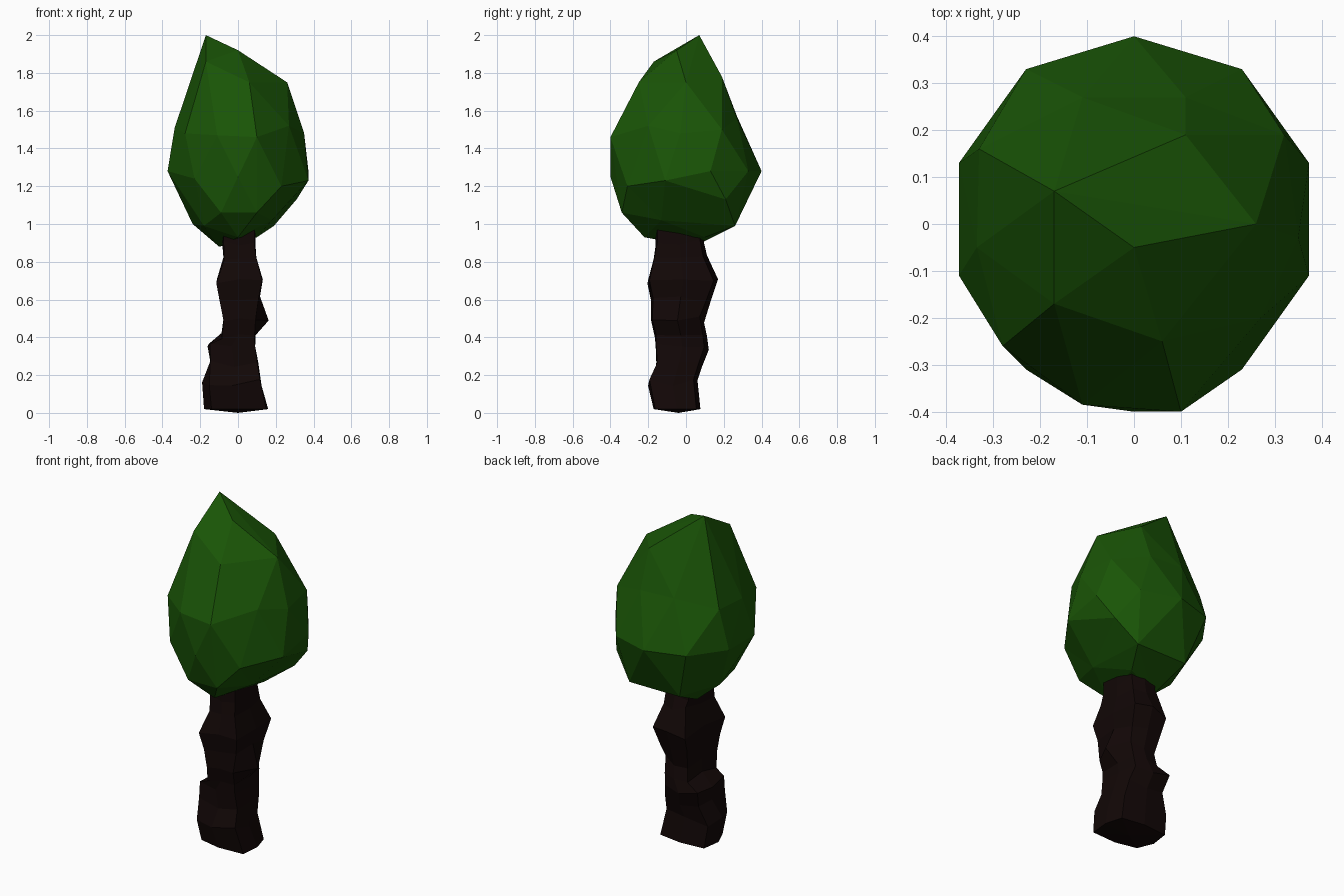
import bpy, bmesh, math, random

random.seed(4)


def finish(name, bm, color):
    bmesh.ops.recalc_face_normals(bm, faces=bm.faces[:])
    mesh = bpy.data.meshes.new(name)
    bm.to_mesh(mesh)
    bm.free()
    obj = bpy.data.objects.new(name, mesh)
    bpy.context.collection.objects.link(obj)
    mat = bpy.data.materials.new(name + "_color")
    mat.diffuse_color = (*color, 1)
    mesh.materials.append(mat)
    return obj


# Trunk: gnarled boxy loft, each ring given as
# z, x min, x max, y min, y max, fullness of the front left corner
rings = [
    (0.02, -0.185, 0.165, -0.175, 0.08, 0.75),
    (0.16, -0.195, 0.13, -0.205, 0.065, 0.75),
    (0.26, -0.15, 0.11, -0.16, 0.09, 0.95),
    (0.35, -0.165, 0.095, -0.165, 0.125, 0.88),
    (0.41, -0.09, 0.095, -0.17, 0.115, 0.98),
    (0.49, -0.08, 0.10, -0.19, 0.10, 0.97),
    (0.60, -0.10, 0.12, -0.19, 0.135, 0.97),
    (0.69, -0.115, 0.135, -0.205, 0.175, 0.98),
    (0.83, -0.08, 0.10, -0.175, 0.12, 0.95),
    (0.90, -0.085, 0.095, -0.165, 0.10, 0.92),
    (1.02, -0.09, 0.095, -0.165, 0.10, 0.9),
]
# eight directions round the trunk: sides and corners alternate
around = [(1, 0), (1, 1), (0, 1), (-1, 1), (-1, 0), (-1, -1), (0, -1), (1, -1)]
corner_fullness = {1: 0.82, 3: 0.9, 7: 0.93}
SIDES = len(around)
bm = bmesh.new()
loops = []
for z, x0, x1, y0, y1, front_left in rings:
    loop = []
    for i, (dx, dy) in enumerate(around):
        f = front_left if i == 5 else corner_fullness.get(i, 0.97)
        if i % 2:
            f += random.uniform(-0.03, 0.03)
        knot = 0.065 if i == 0 and z == 0.49 else 0
        loop.append(bm.verts.new((
            (x0 + x1) / 2 + (x1 - x0) / 2 * f * dx + knot,
            (y0 + y1) / 2 + (y1 - y0) / 2 * f * dy,
            z + (random.uniform(-0.02, 0.02) if z > 0.05 else 0))))
    loops.append(loop)
for lo, hi in zip(loops, loops[1:]):
    for i in range(SIDES):
        j = (i + 1) % SIDES
        bm.faces.new((lo[i], lo[j], hi[j], hi[i]))
for loop, z in ((loops[0], 0.0), (loops[-1], 1.06)):
    tip = bm.verts.new((0, -0.04, z))
    for i in range(SIDES):
        bm.faces.new((loop[i], loop[(i + 1) % SIDES], tip))
finish("trunk", bm, (0.006, 0.0022, 0.002))

# Crown: faceted hull around tiers of leaf-mass corners
top = [(-0.17, 0.07, 2.0), (0, -0.05, 1.92), (-0.17, -0.17, 1.86),
       (0.26, 0, 1.75), (0.11, 0.19, 1.78), (0.06, -0.25, 1.75)]
upper = [(-0.33, 0.16, 1.52), (-0.335, -0.05, 1.51), (-0.28, -0.26, 1.48),
         (-0.11, -0.385, 1.47), (0.10, -0.40, 1.46), (0.27, -0.20, 1.52),
         (0.35, -0.03, 1.48), (0.32, 0.19, 1.50)]
middle = [(0, 0.40, 1.28), (0.23, 0.33, 1.28), (0.373, 0.13, 1.28),
          (0.373, -0.11, 1.23), (0.23, -0.31, 1.20), (0, -0.40, 1.25),
          (-0.23, -0.31, 1.24), (-0.373, -0.11, 1.28),
          (-0.373, 0.13, 1.28), (-0.23, 0.33, 1.28)]
lower = [(-0.24, 0.02, 1.0), (-0.09, -0.34, 1.06), (0.10, -0.34, 1.06),
         (0.31, 0.21, 1.13), (0.19, 0.26, 0.99), (-0.14, 0.26, 0.99),
         (-0.10, 0.04, 0.88), (0, -0.22, 0.93), (0.10, 0.10, 0.93)]
# Corners pulled inward afterwards: underside hollows and the back slope
dents = [((0.25, -0.11, 1.02), (0.18, -0.13, 1.02)),
         ((-0.20, -0.22, 1.0), (-0.18, -0.20, 0.99)),
         ((0.11, 0.33, 1.56), (0.11, 0.27, 1.56)),
         ((-0.11, 0.35, 1.57), (-0.11, 0.27, 1.57))]
bm = bmesh.new()
for p in top + upper + middle + lower:
    bm.verts.new(p)
pulled = [(bm.verts.new(start), end) for start, end in dents]
bmesh.ops.convex_hull(bm, input=bm.verts[:])
for v, end in pulled:
    v.co = end
loose = [v for v in bm.verts if not v.link_faces]
bmesh.ops.delete(bm, geom=loose, context='VERTS')
finish("leaf_crown", bm, (0.010, 0.09, 0.002))
